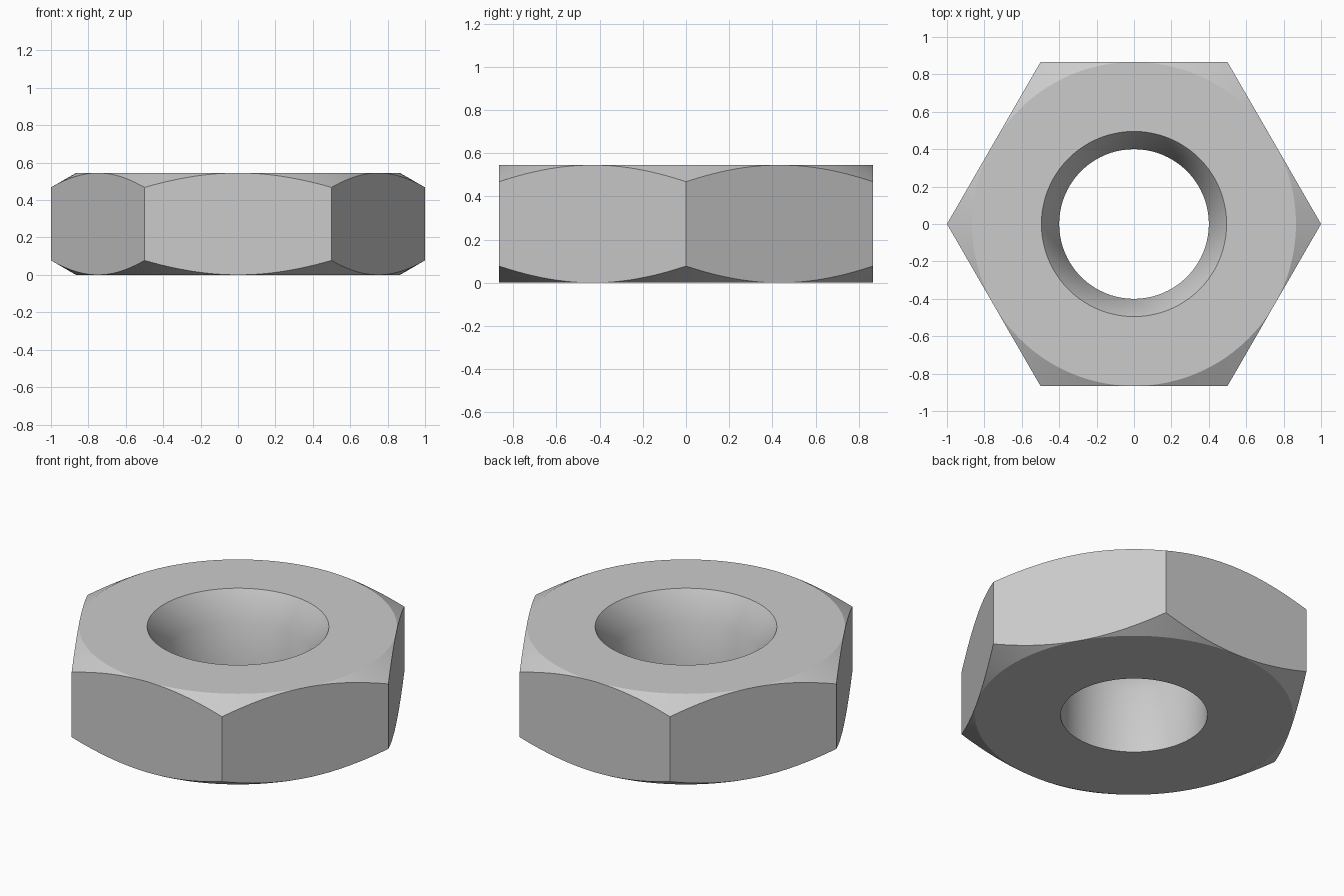
import bpy
import bmesh
from math import cos, sin, tan, pi, radians

cube = bpy.data.objects.get("Cube")
if cube:
    bpy.data.objects.remove(cube, do_unlink=True)

HEIGHT = 0.545
FLAT = cos(pi / 6)        # distance from centre to a flat side
BORE = 0.4
MOUTH = 0.495             # wide end of the countersink
SINK = 0.16               # countersink depth
STEPS = 144


def hex_radius(a):
    """Distance from the centre to the hexagon outline at angle a."""
    return FLAT / cos(a % (pi / 3) - pi / 6)


def profile(a):
    """Closed cross-section of the nut at angle a, as (radius, z)."""
    r = hex_radius(a)
    drop = (r - FLAT) * tan(radians(30))
    return [(BORE, 0), (FLAT, 0), (r, drop), (r, HEIGHT - drop),
            (FLAT, HEIGHT), (MOUTH, HEIGHT), (BORE, HEIGHT - SINK)]


# Sweep the cross-section around the axis
bm = bmesh.new()
columns = []
for i in range(STEPS):
    a = 2 * pi * i / STEPS
    columns.append([bm.verts.new((r * cos(a), r * sin(a), z))
                    for r, z in profile(a)])
for i, here in enumerate(columns):
    there = columns[(i + 1) % STEPS]
    for j in range(len(here)):
        k = (j + 1) % len(here)
        bm.faces.new((here[j], there[j], there[k], here[k]))

# The chamfer vanishes at the middle of each flat
bmesh.ops.remove_doubles(bm, verts=bm.verts, dist=0.00001)
bmesh.ops.recalc_face_normals(bm, faces=bm.faces)

# Smooth round surfaces, crisp corners and crisp rims of the end faces
for face in bm.faces:
    face.smooth = True
for edge in bm.edges:
    ends = [abs(f.normal.z) > 0.99 for f in edge.link_faces]
    edge.smooth = edge.calc_face_angle(0) < radians(40) and all(
        e == ends[0] for e in ends)

mesh = bpy.data.meshes.new("hex_nut")
bm.to_mesh(mesh)
bm.free()
nut = bpy.data.objects.new("hex_nut", mesh)
bpy.context.collection.objects.link(nut)

# Plain grey metal
grey = bpy.data.materials.new("grey_metal")
grey.use_nodes = True
colour = (0.6, 0.6, 0.6, 1)
grey.diffuse_color = colour
grey.node_tree.nodes["Principled BSDF"].inputs["Base Color"].default_value = colour
mesh.materials.append(grey)
